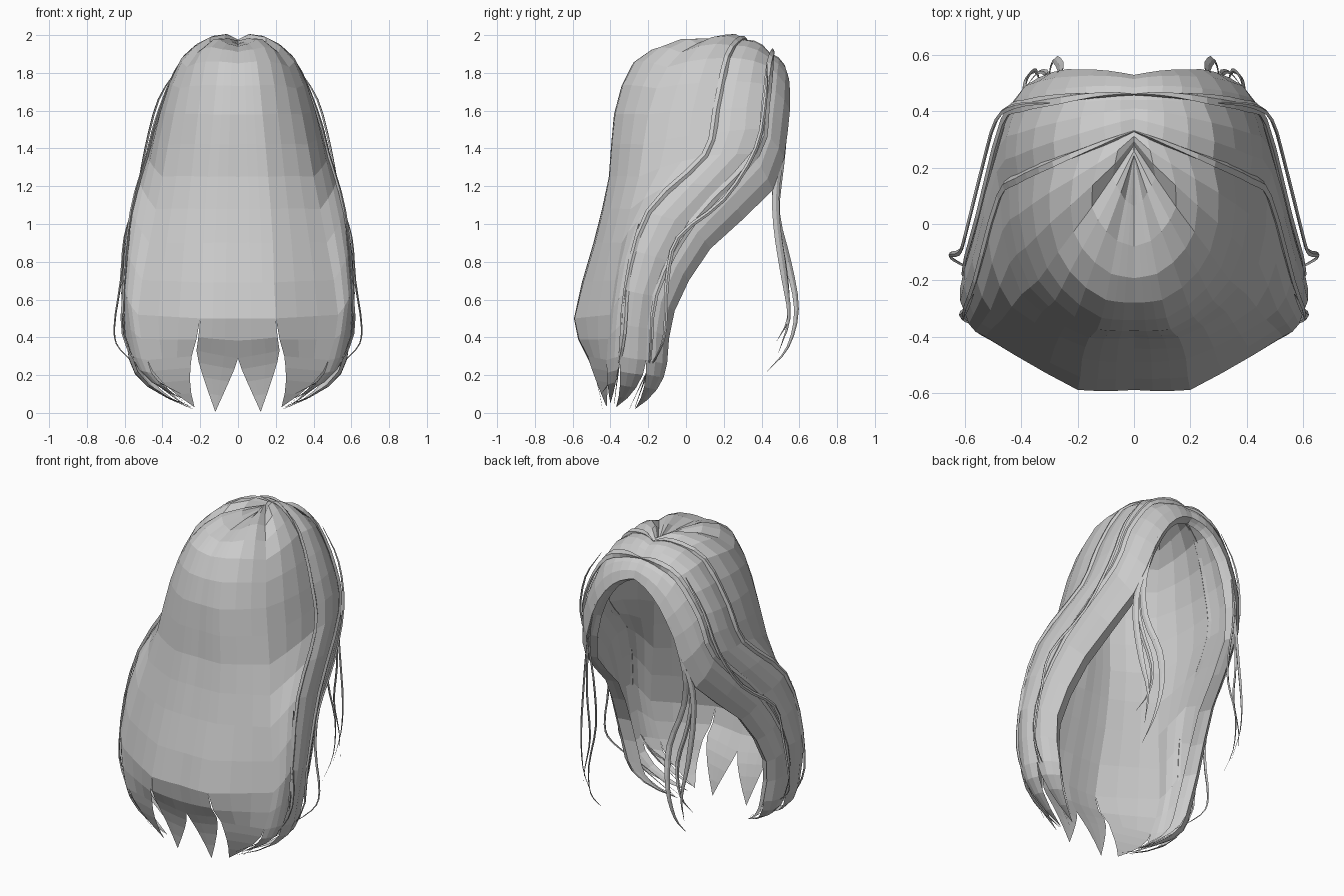
import bpy, bmesh, math
from mathutils import Vector

if "Cube" in bpy.data.objects:
    bpy.data.objects.remove(bpy.data.objects["Cube"])

CENTRE = Vector((0, 0, 1.0))


def smooth_path(pts, steps):
    """Catmull-Rom resampling of a short guide path."""
    p = [Vector(q) for q in pts]
    p = [p[0] * 2 - p[1]] + p + [p[-1] * 2 - p[-2]]
    out = []
    for i in range(1, len(p) - 2):
        a, b, c, d = p[i - 1:i + 3]
        for s in range(steps):
            t = s / steps
            out.append(0.5 * (2 * b + (c - a) * t + (2 * a - 5 * b + 4 * c - d) * t * t
                              + (3 * b - a - 3 * c + d) * t ** 3))
    return out + [p[-2]]


def make_object(name, rows, closed=False):
    """Skin rows of points, then mirror to the other side."""
    bm = bmesh.new()
    grid = [[bm.verts.new(v) for v in r] for r in rows]
    n = len(rows[0])
    for r0, r1 in zip(grid, grid[1:]):
        for j in range(n if closed else n - 1):
            k = (j + 1) % n
            bm.faces.new((r0[j], r0[k], r1[k], r1[j]))
    bmesh.ops.remove_doubles(bm, verts=bm.verts, dist=0.0005)
    bmesh.ops.recalc_face_normals(bm, faces=bm.faces)
    far = max(bm.faces, key=lambda f: (f.calc_center_median() - CENTRE).length * (f.calc_area() > 1e-4))
    if not closed and far.normal.dot(far.calc_center_median() - CENTRE) < 0:
        bmesh.ops.reverse_faces(bm, faces=bm.faces)
    me = bpy.data.meshes.new(name)
    bm.to_mesh(me)
    bm.free()
    ob = bpy.data.objects.new(name, me)
    bpy.context.collection.objects.link(ob)
    m = ob.modifiers.new("mirror", 'MIRROR')
    m.merge_threshold = 0.0005
    return ob


def panel(name, a, b, tip, bulge, low_bulge=None, cols=3):
    """Wide lock lofted between two guides, ending in a point."""
    low_bulge = bulge if low_bulge is None else low_bulge
    pa, pb = smooth_path(a, 2), smooth_path(b, 2)
    rows = []
    for i, (u, v) in enumerate(zip(pa, pb)):
        k = min(i + 1, len(pa) - 1)
        along = (pa[k] + pb[k]) - (pa[k - 1] + pb[k - 1])
        n = (v - u).cross(along).normalized()
        if n.dot((u + v) / 2 - CENTRE) < 0:
            n = -n
        s = i / (len(pa) - 1)
        amt = (bulge * (1 - s) + low_bulge * s) * min(1, (v - u).length / 0.15)
        rows.append([u.lerp(v, j / cols) + n * amt * math.sin(math.pi * j / cols)
                     for j in range(cols + 1)])
    last = rows[-1]
    mid = (last[0] + last[-1]) / 2
    tip = Vector(tip)
    flow = (mid - (rows[-2][0] + rows[-2][-1]) / 2).normalized()
    ctrl = mid + flow * (tip - mid).length * 0.4
    for t in (0.25, 0.5, 0.75, 1.0):    # pointed, curling end
        spine = mid.lerp(ctrl, t).lerp(ctrl.lerp(tip, t), t)
        rows.append([spine + (q - mid) * (1 - t ** 1.4) for q in last])
    make_object(name, rows)


def strand(name, pts, width, thick=0.006):
    """Thin tapered lock with a diamond section."""
    p = smooth_path(pts, 3)
    rows = []
    for i, c in enumerate(p):
        t = i / (len(p) - 1)
        tan = (p[min(i + 1, len(p) - 1)] - p[max(i - 1, 0)]).normalized()
        out = Vector((c.x + .01, c.y * 0.3, 0)).normalized()
        side = tan.cross(out).normalized()
        out = side.cross(tan).normalized()
        w = max(0.05, min(1, t * 6 + 0.2, (1 - t) * 2.2))
        rows.append([c + side * width * w, c + out * thick * w,
                     c - side * width * w, c - out * thick * w])
    make_object(name, rows, True)


# Guide paths from the parting to the ends, back centre round to the face edge
back_mid = [(0, .22, 1.955), (0, -.08, 1.94), (0, -.28, 1.85), (0, -.38, 1.58),
            (0, -.405, 1.25), (0, -.49, .9), (0, -.59, .5), (0, -.52, .29)]
back_in = [(0, .24, 1.96), (.06, -.06, 1.955), (.1, -.27, 1.86), (.13, -.375, 1.58),
           (.16, -.405, 1.25), (.185, -.48, .9), (.2, -.59, .5), (.22, -.53, .33)]
back_out = [(0, .28, 1.965), (.15, .06, 1.955), (.27, -.1, 1.83), (.34, -.2, 1.58),
            (.4, -.25, 1.25), (.47, -.34, .9), (.53, -.4, .52), (.48, -.42, .28)]
side_top = [(0, .33, 1.965), (.1, .29, 1.975), (.28, .22, 1.88), (.41, .16, 1.6),
            (.475, .1, 1.36), (.56, -.2, 1.06), (.6, -.32, .65), (.56, -.35, .3)]
front_top = [(0, .44, 1.905), (.1, .44, 1.905), (.25, .425, 1.84), (.39, .4, 1.62),
             (.46, .35, 1.37), (.55, .01, 1.0), (.6, -.18, .62), (.56, -.21, .28)]
face_edge = [(0, .53, 1.8), (.09, .545, 1.77), (.19, .55, 1.68), (.29, .54, 1.5),
             (.39, .46, 1.18), (.48, .13, .87), (.53, -.06, .54), (.48, -.1, .26)]
face_in = [(x * .88, y - .05, z - .02) for x, y, z in face_edge]
# The outer back lock leaves the centre one at its lower end
back_split = back_in[:-1] + [(.245, -.52, .3)]

# Main locks
panel("back_centre_lock", back_mid, back_in, (.12, -.44, .005), .004)
panel("back_outer_lock", back_split, back_out, (.23, -.42, .03), .035, 0)
panel("side_lock", back_out, side_top, (.23, -.4, .05), .04, .012)
panel("temple_lock", side_top, front_top, (.24, -.37, .03), .022)
panel("front_lock", front_top, face_edge, (.24, -.27, .02), .025)
panel("front_lock_fold", face_edge, face_in, (.24, -.27, .02), .005, cols=2)


# Raised ribbons lying on the seams between locks
def seam(name, guide, dy, end, width):
    pts = [(x * 1.01, y + dy, z + .003) for x, y, z in guide]
    strand(name, pts + [end], width, .01)


seam("front_seam_ribbon", front_top, .02, (.27, -.27, .03), .024)
seam("temple_seam_ribbon", side_top, .0, (.3, -.38, .05), .02)

# Loose strands outside the shell
strand("outer_flyaway", [(.3, .43, 1.85), (.42, .42, 1.66), (.49, .37, 1.4), (.54, .2, 1.13),
                         (.6, -.04, .93), (.62, -.1, .7), (.655, -.11, .45),
                         (.62, -.14, .33), (.45, -.22, .19), (.24, -.3, .02)], .012)
strand("rear_flyaway", [(.57, -.25, 1.0), (.6, -.31, .7), (.61, -.33, .42),
                        (.5, -.37, .22), (.3, -.45, .1)], .014)

# Long wispy strands framing the face
strand("face_strand_long", [(.27, .54, 1.57), (.34, .5, 1.3), (.32, .48, 1.05), (.26, .54, .8),
                            (.28, .585, .55), (.3, .54, .35), (.3, .43, .22)], .02)
strand("face_strand_mid", [(.3, .53, 1.5), (.37, .48, 1.22), (.39, .48, 1.0), (.38, .52, .72),
                           (.35, .545, .5), (.33, .49, .32)], .02)
strand("face_strand_short", [(.32, .52, 1.45), (.37, .47, 1.2), (.36, .49, .95), (.31, .53, .7),
                             (.34, .54, .5), (.39, .48, .38)], .016)
